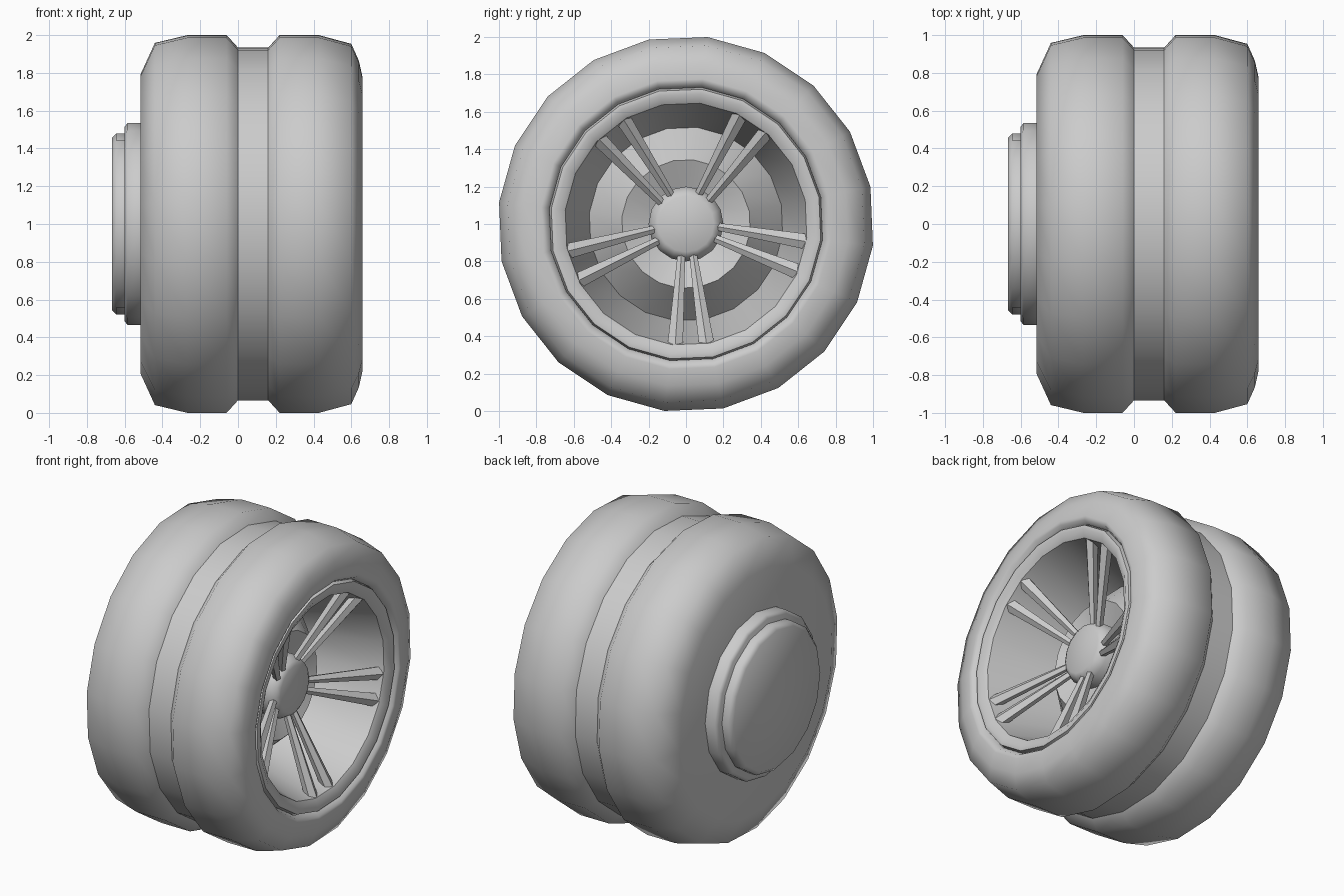
import bpy, bmesh
from math import sin, cos, radians, pi
from mathutils import Vector

cube = bpy.data.objects.get("Cube")
if cube:
    bpy.data.objects.remove(cube)

grey = bpy.data.materials.new("plain_grey")
grey.use_nodes = True
COLOUR = (0.6, 0.6, 0.6, 1)
grey.diffuse_color = COLOUR
grey.node_tree.nodes["Principled BSDF"].inputs["Base Color"].default_value = COLOUR


def finish(name, bm, smooth=None):
    bmesh.ops.recalc_face_normals(bm, faces=bm.faces)
    mesh = bpy.data.meshes.new(name)
    bm.to_mesh(mesh)
    bm.free()
    mesh.materials.append(grey)
    obj = bpy.data.objects.new(name, mesh)
    bpy.context.collection.objects.link(obj)
    if smooth:
        bpy.ops.object.select_all(action='DESELECT')
        obj.select_set(True)
        bpy.context.view_layer.objects.active = obj
        bpy.ops.object.shade_smooth_by_angle(angle=radians(smooth))
    return obj


def lathe(name, profile, sides=20, start=-6.6, smooth=35, cap_ends=()):
    """Turn an (x, radius) profile around the axle."""
    bm = bmesh.new()
    rings = []
    for x, r in profile:
        angles = [radians(start) + 2 * pi * i / sides for i in range(sides)]
        rings.append([bm.verts.new((x, r * cos(a), 1 + r * sin(a))) for a in angles])
    for a, b in zip(rings, rings[1:]):
        for i in range(sides):
            j = (i + 1) % sides
            bm.faces.new((a[i], a[j], b[j], b[i]))
    for end in cap_ends:
        bm.faces.new(rings[end])
    return finish(name, bm, smooth)


# Tyre halves either side of the groove, and the band between them
lathe("tyre_inner_half", [(-.515, .80), (-.44, .965), (-.27, 1.006), (-.06, 1.006), (0, .94)],
      smooth=60, cap_ends=(0,))
lathe("tyre_groove_band", [(0, .94), (.16, .94)])
lathe("tyre_outer_half", [(.16, .94), (.22, 1.006), (.43, 1.006), (.60, .96), (.64, .87),
                          (.66, .78), (.655, .755), (.62, .735)], smooth=60)

# Rim lip, dish and raised centre
lathe("rim_lip", [(.61, .735), (.645, .725), (.65, .70), (.62, .65)], smooth=50)
lathe("rim_dish", [(.62, .65), (.15, .52)])
lathe("rim_centre", [(.15, .52), (.34, .345), (.27, .19)])

# Hub with bevelled cap
lathe("hub", [(.2, .2), (.36, .2), (.40, .175), (.415, .15)], sides=16, start=0,
      cap_ends=(-1,))

# Stepped mount on the inner side
lathe("mount_base", [(-.515, .535), (-.585, .535), (-.6, .515)], sides=16, start=0,
      smooth=60, cap_ends=(-1,))
lathe("mount_plate", [(-.6, .48), (-.645, .48), (-.668, .455)], sides=16, start=0,
      smooth=60, cap_ends=(-1,))


# Paired ridged spokes, widening toward the rim
def spoke(name, pair_angle, side):
    a = radians(pair_angle)
    out = Vector((0, cos(a), sin(a)))
    across = Vector((0, -sin(a), cos(a)))
    axle = Vector((1, 0, 0))
    bm = bmesh.new()
    ends = []
    for r, shift, width, x, depth in ((.15, .03, .02, .38, .03), (.655, .085, .042, .60, .05)):
        mid = Vector((x, 0, 1)) + out * r + across * shift * side
        corners = ((0, depth * .5), (1, 0), (.6, -depth), (-.6, -depth), (-1, 0))
        ends.append([bm.verts.new(mid + across * u * width + axle * v) for u, v in corners])
    a, b = ends
    for i in range(len(a)):
        j = (i + 1) % len(a)
        bm.faces.new((a[i], a[j], b[j], b[i]))
    bm.faces.new(a)
    bm.faces.new(b)
    finish(name, bm)


for k in range(5):
    for side, label in ((-1, "a"), (1, "b")):
        spoke(f"spoke_{k + 1}_{label}", -87.7 + 72 * k, side)
